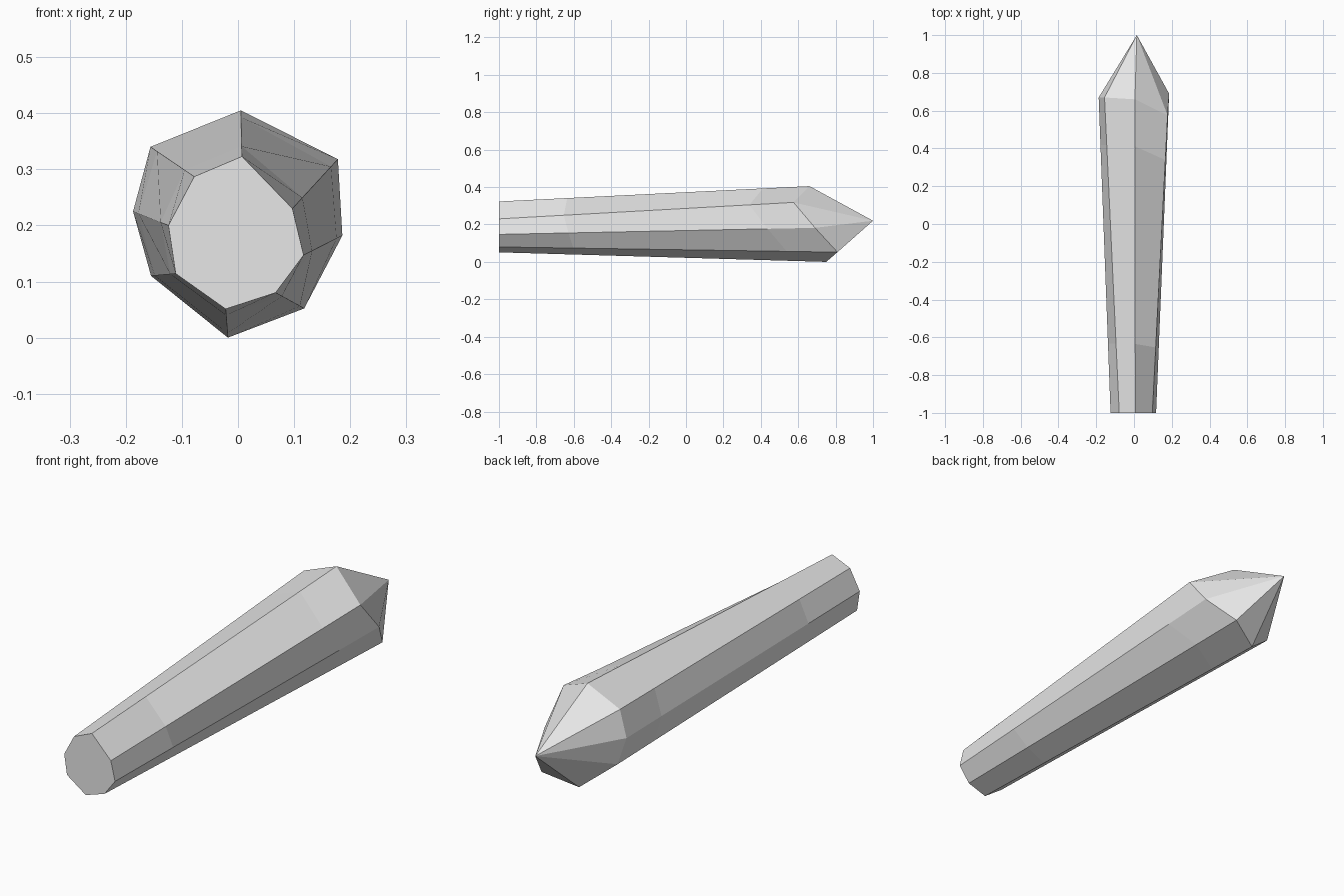
import bpy
import bmesh
from mathutils import Vector

cube = bpy.data.objects.get("Cube")
if cube:
    bpy.data.objects.remove(cube, do_unlink=True)

# One plain grey for the whole crystal
grey = bpy.data.materials.new("stone grey")
grey.use_nodes = True
colour = (0.8, 0.8, 0.8, 1)
grey.diffuse_color = colour
grey.node_tree.nodes["Principled BSDF"].inputs["Base Color"].default_value = colour

# Irregular eight-sided outlines of the cut base (x, z) and the shoulder (x, y, z)
BASE = [(0.007, 0.323), (0.097, 0.23), (0.117, 0.147), (0.067, 0.08),
        (-0.022, 0.051), (-0.111, 0.114), (-0.124, 0.2), (-0.078, 0.287)]
SHOULDER = [(0.005, 0.66, 0.405), (0.178, 0.575, 0.318), (0.186, 0.69, 0.182),
            (0.118, 0.81, 0.052), (-0.018, 0.75, 0), (-0.155, 0.685, 0.11),
            (-0.187, 0.67, 0.225), (-0.156, 0.67, 0.34)]
TIP = (0.015, 1, 0.22)
SIDES = len(BASE)

bm = bmesh.new()
start = [Vector((x, -1, z)) for x, z in BASE]
end = [Vector(p) for p in SHOULDER]

# Shaft: straight tapering sides, split by two intermediate rings
rings = [[bm.verts.new(a.lerp(b, t)) for a, b in zip(start, end)]
         for t in (0, 0.22, 0.85, 1)]
for lower, upper in zip(rings, rings[1:]):
    for i in range(SIDES):
        j = (i + 1) % SIDES
        bm.faces.new((lower[i], lower[j], upper[j], upper[i]))

# Flat base and pointed end
bm.faces.new(rings[0])
tip = bm.verts.new(TIP)
for i in range(SIDES):
    bm.faces.new((rings[-1][i], rings[-1][(i + 1) % SIDES], tip))

bmesh.ops.recalc_face_normals(bm, faces=bm.faces)
mesh = bpy.data.meshes.new("crystal_shard")
bm.to_mesh(mesh)
bm.free()
mesh.materials.append(grey)
shard = bpy.data.objects.new("crystal_shard", mesh)
bpy.context.collection.objects.link(shard)
